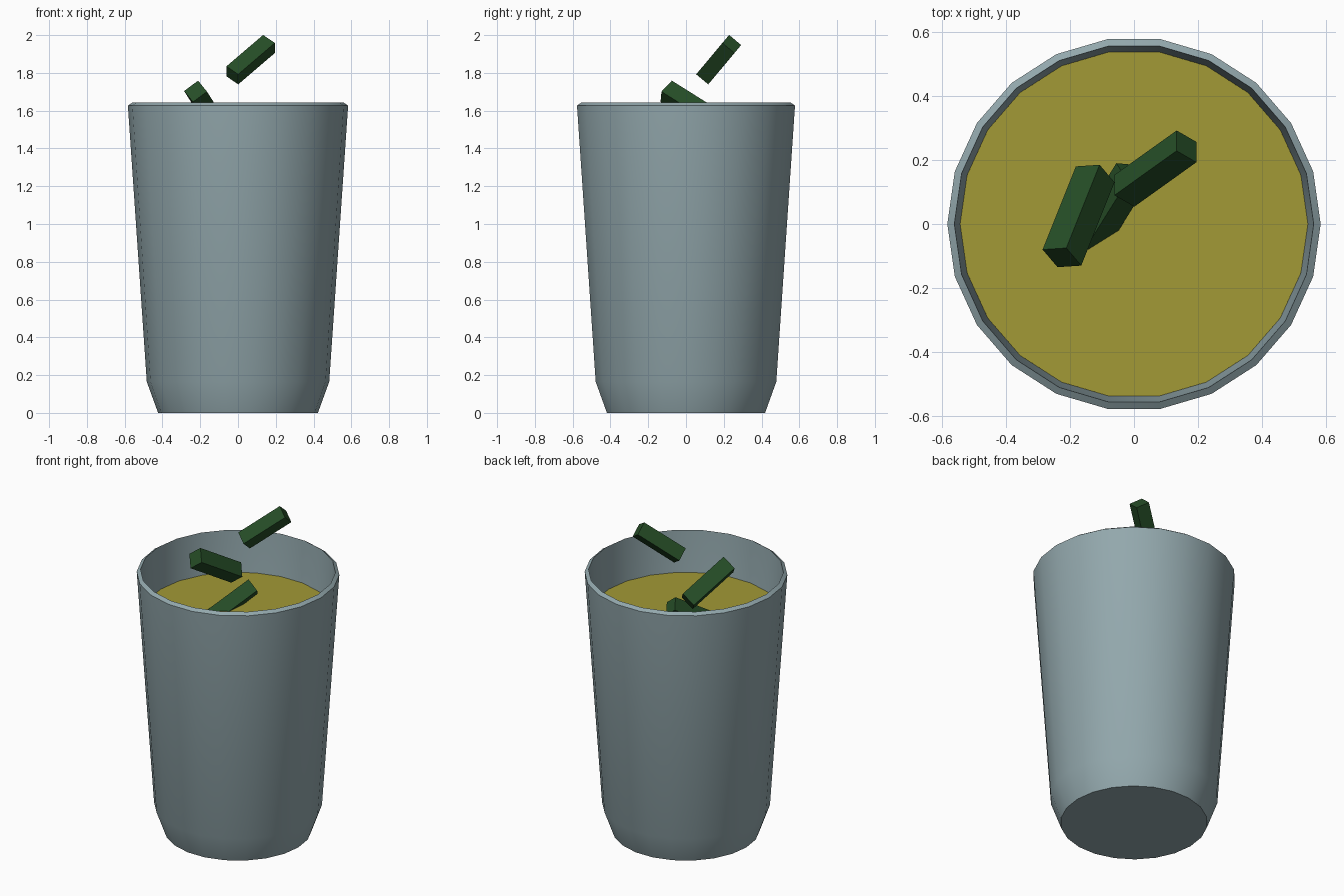
import bpy, bmesh, math
from mathutils import Vector, Matrix

if "Cube" in bpy.data.objects:
    bpy.data.objects.remove(bpy.data.objects["Cube"])

SIDES = 22


def material(name, rgb):
    m = bpy.data.materials.new(name)
    m.diffuse_color = (*rgb, 1)
    m.use_nodes = True
    m.node_tree.nodes["Principled BSDF"].inputs["Base Color"].default_value = m.diffuse_color
    return m


GLASS = material("blue_grey", (0.29, 0.39, 0.415))
LIQUID = material("mustard_yellow", (0.36, 0.32, 0.037))
STICK = material("dark_green", (0.019, 0.075, 0.02))


def finish(bm, name, mat):
    bmesh.ops.recalc_face_normals(bm, faces=bm.faces)
    me = bpy.data.meshes.new(name)
    bm.to_mesh(me)
    bm.free()
    me.materials.append(mat)
    ob = bpy.data.objects.new(name, me)
    bpy.context.collection.objects.link(ob)
    return ob


def ring(bm, r, z):
    return [bm.verts.new((r * math.cos(2 * math.pi * i / SIDES),
                          r * math.sin(2 * math.pi * i / SIDES), z)) for i in range(SIDES)]


# cup: outer wall, thin rim, inner wall and floor
bm = bmesh.new()
profile = [(0.423, 0), (0.483, 0.165), (0.583, 1.627), (0.561, 1.642),
           (0.462, 0.17), (0.405, 0.02)]
rings = [ring(bm, r, z) for r, z in profile]
for a, b in zip(rings, rings[1:]):
    for i in range(SIDES):
        j = (i + 1) % SIDES
        bm.faces.new((a[i], a[j], b[j], b[i]))
bm.faces.new(rings[0])
bm.faces.new(rings[-1])
cup = finish(bm, "cup", GLASS)
bpy.context.view_layer.objects.active = cup
cup.select_set(True)
bpy.ops.object.shade_smooth_by_angle(angle=math.radians(30))

# drink surface
bm = bmesh.new()
bm.faces.new(ring(bm, 0.543, 1.38))
finish(bm, "drink", LIQUID)


# square sticks, 3.5 times as long as wide
def stick(name, centre, axis, side_dir, width):
    w = Vector(axis).normalized()
    u = Vector(side_dir)
    u = (u - w * u.dot(w)).normalized()
    v = w.cross(u)
    rot = Matrix((u, v, w)).transposed().to_4x4()
    bm = bmesh.new()
    bmesh.ops.create_cube(bm, size=1, matrix=Matrix.Translation(centre) @ rot
                          @ Matrix.Diagonal((width, width, 3.5 * width, 1)))
    finish(bm, name, STICK)


stick("upper_stick", (0.067, 0.173, 1.87), (0.193, 0.138, 0.165), (0.058, -0.038, -0.045), 0.083)
stick("middle_stick", (-0.173, 0.025, 1.621), (0.104, 0.26, -0.163), (-0.074, -0.005, -0.055), 0.0925)
stick("lower_stick", (-0.072, 0.052, 1.408), (0.46, 0.735, 0.494), (0.405, -0.694, 0.593), 0.083)
